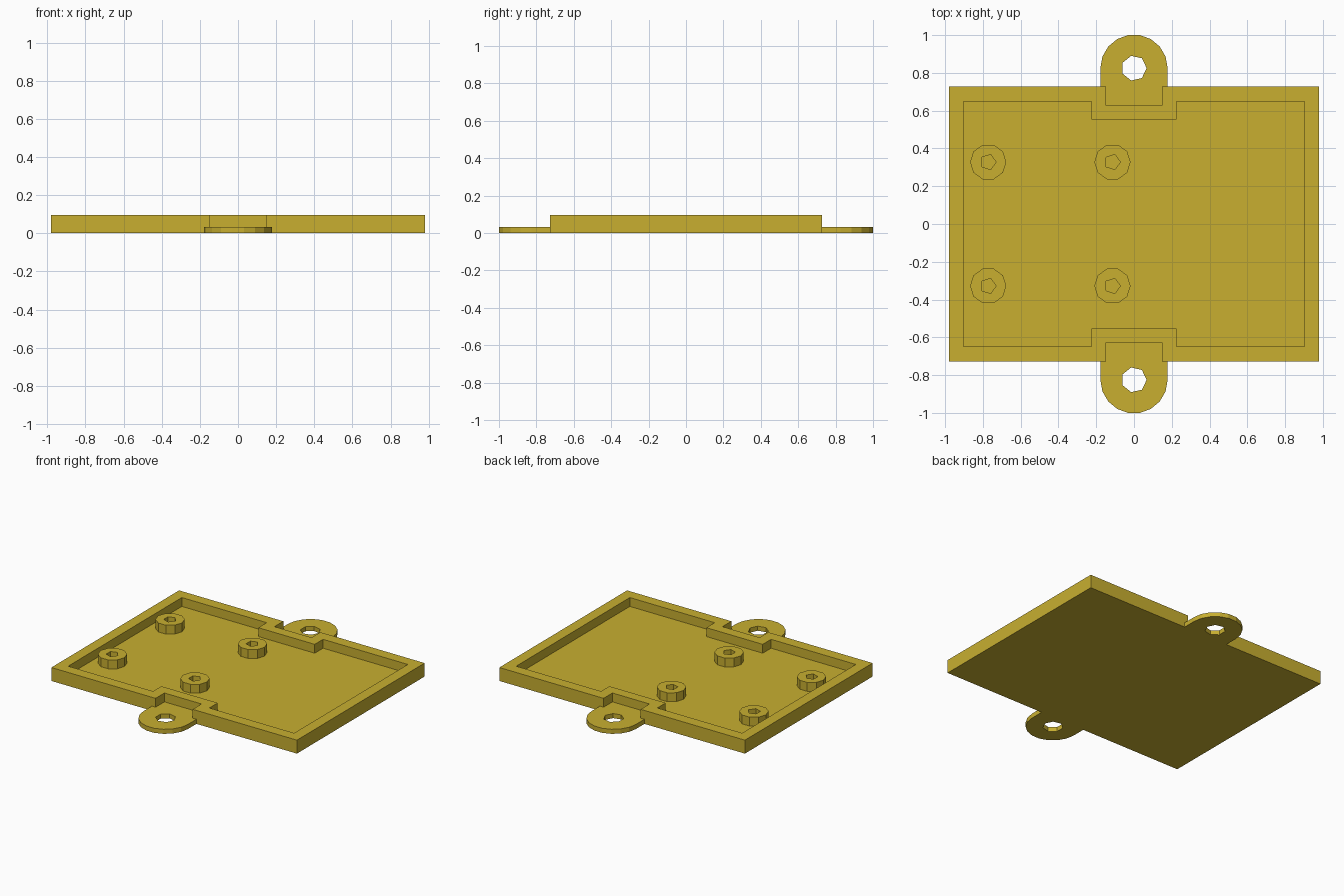
import bpy, bmesh
from math import cos, sin, pi

if "Cube" in bpy.data.objects:
    bpy.data.objects.remove(bpy.data.objects["Cube"])

HEIGHT, FLOOR = 0.097, 0.033
HALF_X, HALF_Y = 0.98, 0.728

mat = bpy.data.materials.new("mustard yellow plastic")
mat.use_nodes = True
COLOUR = (0.58, 0.43, 0.03, 1)
mat.diffuse_color = COLOUR
mat.node_tree.nodes["Principled BSDF"].inputs["Base Color"].default_value = COLOUR


def prism(name, outline, z0, z1):
    """Extrude a counter-clockwise outline from z0 up to z1."""
    bm = bmesh.new()
    face = bm.faces.new([bm.verts.new((x, y, z0)) for x, y in outline])
    ext = bmesh.ops.extrude_face_region(bm, geom=[face], use_keep_orig=True)
    top = [g for g in ext["geom"] if isinstance(g, bmesh.types.BMVert)]
    bmesh.ops.translate(bm, verts=top, vec=(0, 0, z1 - z0))
    bmesh.ops.recalc_face_normals(bm, faces=bm.faces)
    mesh = bpy.data.meshes.new(name)
    bm.to_mesh(mesh)
    bm.free()
    mesh.materials.append(mat)
    obj = bpy.data.objects.new(name, mesh)
    bpy.context.collection.objects.link(obj)
    return obj


def circle(x, y, r, sides):
    return [(x + r * cos(2 * pi * i / sides), y + r * sin(2 * pi * i / sides))
            for i in range(sides)]


def rect(x0, x1, y0, y1):
    return [(x0, y0), (x1, y0), (x1, y1), (x0, y1)]


def combine(target, other, operation):
    """Apply a boolean and discard the second solid."""
    mod = target.modifiers.new("combine", "BOOLEAN")
    mod.operation, mod.object, mod.solver = operation, other, "EXACT"
    bpy.context.view_layer.update()
    graph = bpy.context.evaluated_depsgraph_get()
    mesh = bpy.data.meshes.new_from_object(target.evaluated_get(graph))
    target.modifiers.clear()
    target.data = mesh
    bpy.data.objects.remove(other)


# Tray with a pocket that steps in around both tab recesses
tray = prism("tray", rect(-HALF_X, HALF_X, -HALF_Y, HALF_Y), 0, HEIGHT)
px, py, sx, sy = 0.902, 0.648, 0.225, 0.553
quarter = [(px, py), (sx, py), (sx, sy)]
upper = quarter + [(-x, y) for x, y in reversed(quarter)]
pocket = upper + [(-x, -y) for x, y in upper]
combine(tray, prism("pocket_cutter", pocket, FLOOR, 0.2), "DIFFERENCE")

# Mounting tabs: recess in the wall, rounded ear, screw hole
TAB_Y, TAB_R = 0.825, 0.178
for s in (-1, 1):
    recess = rect(-0.148, 0.148, *sorted((s * 0.627, s * 0.9)))
    combine(tray, prism("recess_cutter", recess, FLOOR, 0.2), "DIFFERENCE")
    arc = circle(0, TAB_Y, TAB_R, 18)[:10]
    ear = [(s * x, s * y) for x, y in arc + [(-TAB_R, 0.7), (TAB_R, 0.7)]]
    combine(tray, prism("tab", ear, 0, FLOOR), "UNION")
    hole = circle(0, s * TAB_Y, 0.067, 7)
    combine(tray, prism("hole_cutter", hole, -0.1, 0.2), "DIFFERENCE")

# Four hollow standoffs on the tray floor
for x, side in ((-0.772, "right"), (-0.114, "middle")):
    for y, end in ((-0.328, "front"), (0.328, "back")):
        post = prism(f"{end}_{side}_standoff", circle(x, y, 0.096, 10), FLOOR, HEIGHT)
        combine(post, prism("bore_cutter", circle(x, y, 0.042, 5), 0, 0.2), "DIFFERENCE")
